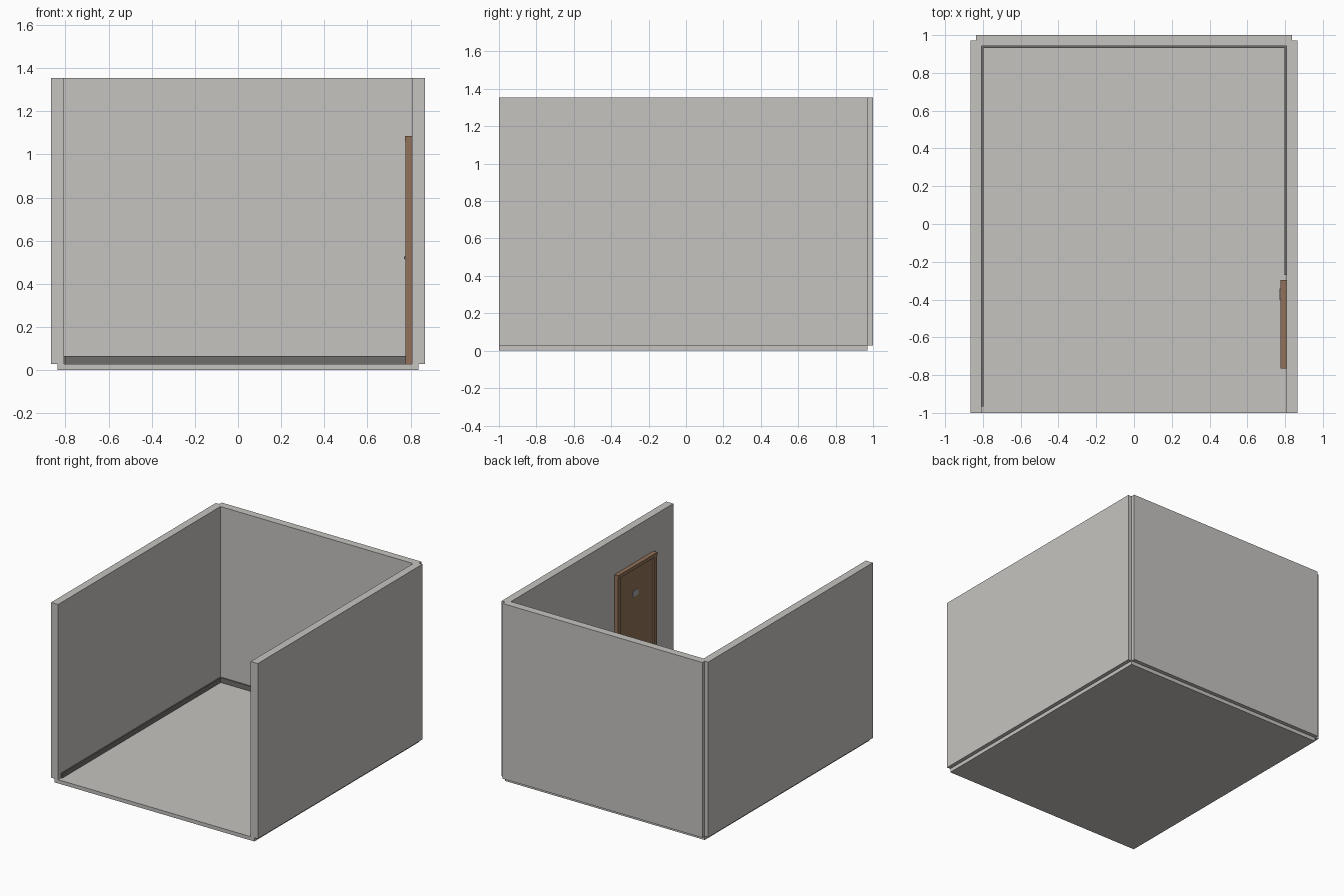
import bpy

cube = bpy.data.objects.get("Cube")
if cube:
    bpy.data.objects.remove(cube, do_unlink=True)


def material(name, colour):
    mat = bpy.data.materials.new(name)
    mat.use_nodes = True
    mat.diffuse_color = (*colour, 1)
    mat.node_tree.nodes["Principled BSDF"].inputs["Base Color"].default_value = (*colour, 1)
    return mat


plaster = material("plaster_grey", (0.56, 0.55, 0.53))
skirting = material("skirting_dark_grey", (0.16, 0.155, 0.15))
wood = material("wood_brown", (0.29, 0.165, 0.10))
metal = material("metal_grey", (0.4, 0.4, 0.4))


def box(name, x, y, z, mat):
    """Box spanning the given (low, high) range on each axis."""
    spans = (x, y, z)
    bpy.ops.mesh.primitive_cube_add(size=1, location=[(a + b) / 2 for a, b in spans])
    obj = bpy.context.object
    obj.name = name
    obj.scale = [b - a for a, b in spans]
    bpy.ops.object.transform_apply(location=False, rotation=False, scale=True)
    obj.data.materials.append(mat)
    return obj


FLOOR, TOP = 0.028, 1.355
OUT, MID, INNER = 0.866, 0.837, 0.807
BACK = 0.942

# Room shell
box("floor", (-MID, MID), (-1, 0.971), (0, FLOOR), plaster)
box("back_wall", (-MID, MID), (BACK, 1), (FLOOR, TOP), plaster)
box("right_wall", (-OUT, -INNER), (-1, 0.971), (FLOOR, TOP), plaster)
box("left_wall", (INNER, OUT), (-1, 0.971), (FLOOR, TOP), plaster)

# Skirting boards
BOARD, BOARD_TOP = 0.009, 0.065
board_z = (FLOOR, BOARD_TOP)
box("back_skirting", (-INNER, INNER), (BACK - BOARD, BACK), board_z, skirting)
box("right_skirting", (-INNER, BOARD - INNER), (-0.965, BACK - BOARD), board_z, skirting)
box("left_skirting", (INNER - BOARD, INNER), (-0.27, BACK - BOARD), board_z, skirting)

# Door frame and recessed leaf
FACE, NEAR, FAR, JAMB = 0.775, -0.764, -0.297, 0.03
HEAD = 1.06
box("door_lintel", (FACE, INNER), (NEAR, FAR), (HEAD, 1.086), wood)
for name, y in (("front", NEAR), ("back", FAR - JAMB)):
    box("door_jamb_" + name, (FACE + 0.001, INNER), (y, y + JAMB), (FLOOR, HEAD), wood)
LEAF = 0.79
box("door_leaf", (LEAF, INNER), (NEAR + JAMB, FAR - JAMB), (FLOOR, HEAD), wood)

# Door fittings
box("door_plate", (LEAF - 0.004, LEAF), (-0.555, -0.49), (0.845, 0.888), metal)
box("handle_stem", (FACE, LEAF), (-0.355, -0.343), (0.514, 0.528), metal)
box("handle_lever", (0.769, FACE), (-0.402, -0.342), (0.515, 0.527), metal)
